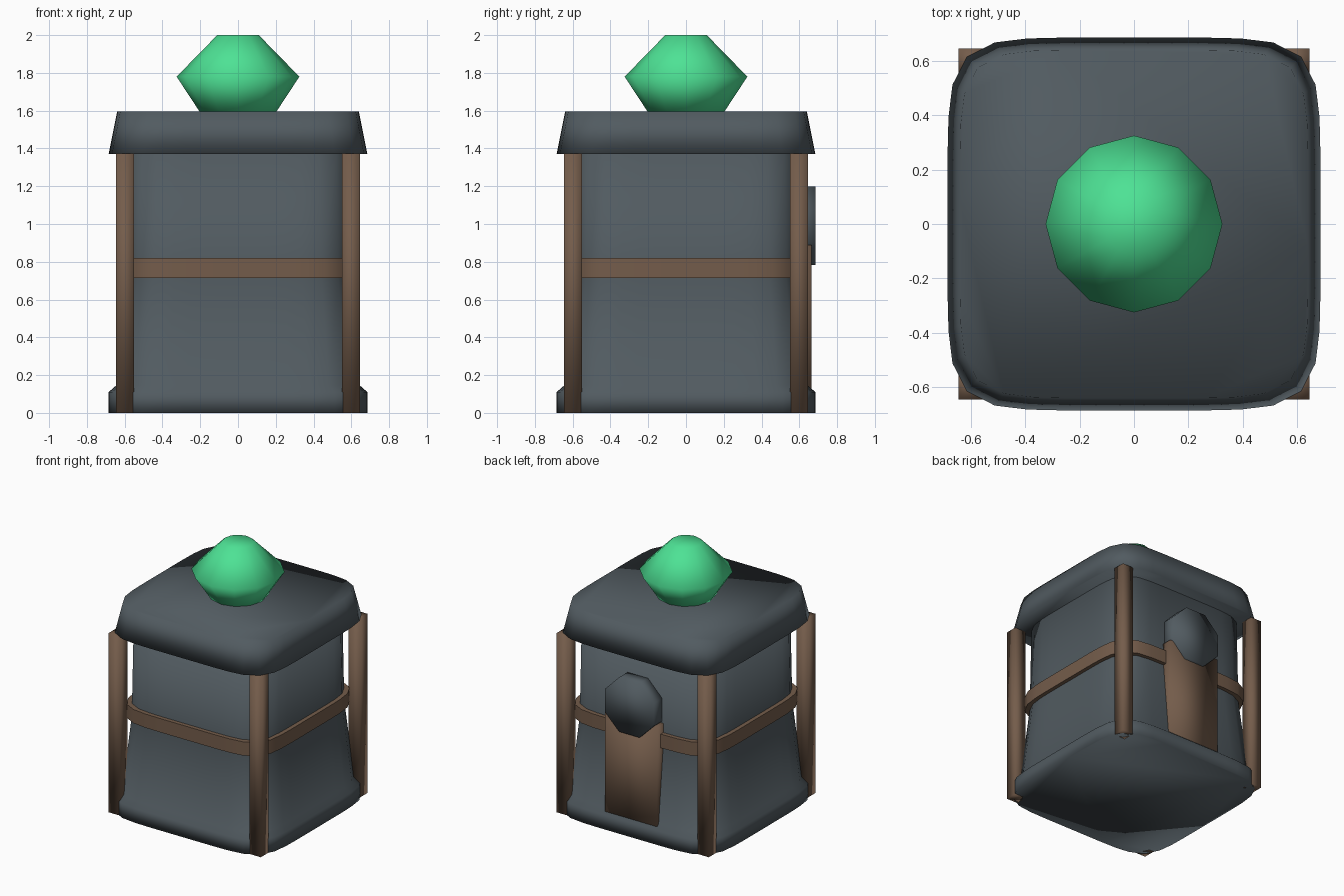
import bpy, bmesh, math

if "Cube" in bpy.data.objects:
    bpy.data.objects.remove(bpy.data.objects["Cube"])


def material(name, rgb):
    m = bpy.data.materials.new(name)
    m.diffuse_color = (*rgb, 1)
    m.use_nodes = True
    m.node_tree.nodes["Principled BSDF"].inputs["Base Color"].default_value = m.diffuse_color
    return m


STONE = material("slate grey", (0.083, 0.104, 0.118))
WOOD = material("brown wood", (0.175, 0.108, 0.070))
GEM = material("bright green", (0.075, 0.76, 0.30))


def finish(name, bm, mat, angle=None):
    """Turn a bmesh into a smooth shaded object."""
    bmesh.ops.recalc_face_normals(bm, faces=bm.faces[:])
    me = bpy.data.meshes.new(name)
    bm.to_mesh(me)
    bm.free()
    me.materials.append(mat)
    for p in me.polygons:
        p.use_smooth = True
    ob = bpy.data.objects.new(name, me)
    bpy.context.collection.objects.link(ob)
    if angle is not None:
        bpy.ops.object.select_all(action='DESELECT')
        ob.select_set(True)
        bpy.context.view_layer.objects.active = ob
        bpy.ops.object.shade_smooth_by_angle(angle=math.radians(angle))
    return ob


def loft(name, profile, mat, sides, power=2.0, turn=0.0, closed=False, angle=None):
    """Stack rounded-square (or round) rings given as (half width, height)."""
    bm = bmesh.new()
    rings = []
    for r, z in profile:
        ring = []
        for i in range(sides):
            a = 2 * math.pi * i / sides + turn
            c, s = math.cos(a), math.sin(a)
            k = r / (abs(c) ** power + abs(s) ** power) ** (1 / power)
            ring.append(bm.verts.new((k * c, k * s, z)))
        rings.append(ring)
    pairs = list(zip(rings, rings[1:]))
    if closed:
        pairs.append((rings[-1], rings[0]))
    else:
        bm.faces.new(rings[0])
        bm.faces.new(rings[-1])
    for lo, hi in pairs:
        for i in range(sides):
            j = (i + 1) % sides
            bm.faces.new((lo[i], lo[j], hi[j], hi[i]))
    return finish(name, bm, mat, angle)


def box(name, x0, x1, y0, y1, z0, z1, mat):
    bm = bmesh.new()
    bmesh.ops.create_cube(bm, size=1)
    for v in bm.verts:
        v.co = (x0 + (v.co.x + 0.5) * (x1 - x0),
                y0 + (v.co.y + 0.5) * (y1 - y0),
                z0 + (v.co.z + 0.5) * (z1 - z0))
    return finish(name, bm, mat)


SQUARE = 6.4  # roundness of the square outline

# Walls with flared foot
loft("walls_and_base",
     [(0.685, 0), (0.685, 0.11), (0.645, 0.145), (0.59, 0.72), (0.58, 1.38)],
     STONE, 48, SQUARE)

# Overhanging roof slab
loft("roof", [(0.685, 1.37), (0.64, 1.595)], STONE, 48, SQUARE)

# Timber band round the walls
loft("wall_band", [(0.57, 0.715), (0.62, 0.715), (0.62, 0.82), (0.57, 0.82)],
     WOOD, 48, SQUARE, closed=True, angle=40)

# Corner posts
for sx in (-1, 1):
    for sy in (-1, 1):
        xs = sorted((sx * 0.55, sx * 0.645))
        ys = sorted((sy * 0.55, sy * 0.645))
        box("corner_post", *xs, *ys, 0, 1.372, WOOD)

# Back door
box("door", -0.22, 0.22, 0.55, 0.665, 0.01, 0.89, WOOD)

# Eight-sided plaque over the door
plaque = loft("door_plaque", [(0.225, -0.12), (0.225, 0)], STONE, 8,
              turn=math.pi / 8)
plaque.rotation_euler = (-math.pi / 2, 0, 0)
plaque.location = (0, 0.686, 0.99)

# Gem on the roof
loft("roof_gem", [(0.20, 1.59), (0.325, 1.78), (0.11, 2.0)], GEM, 12)
